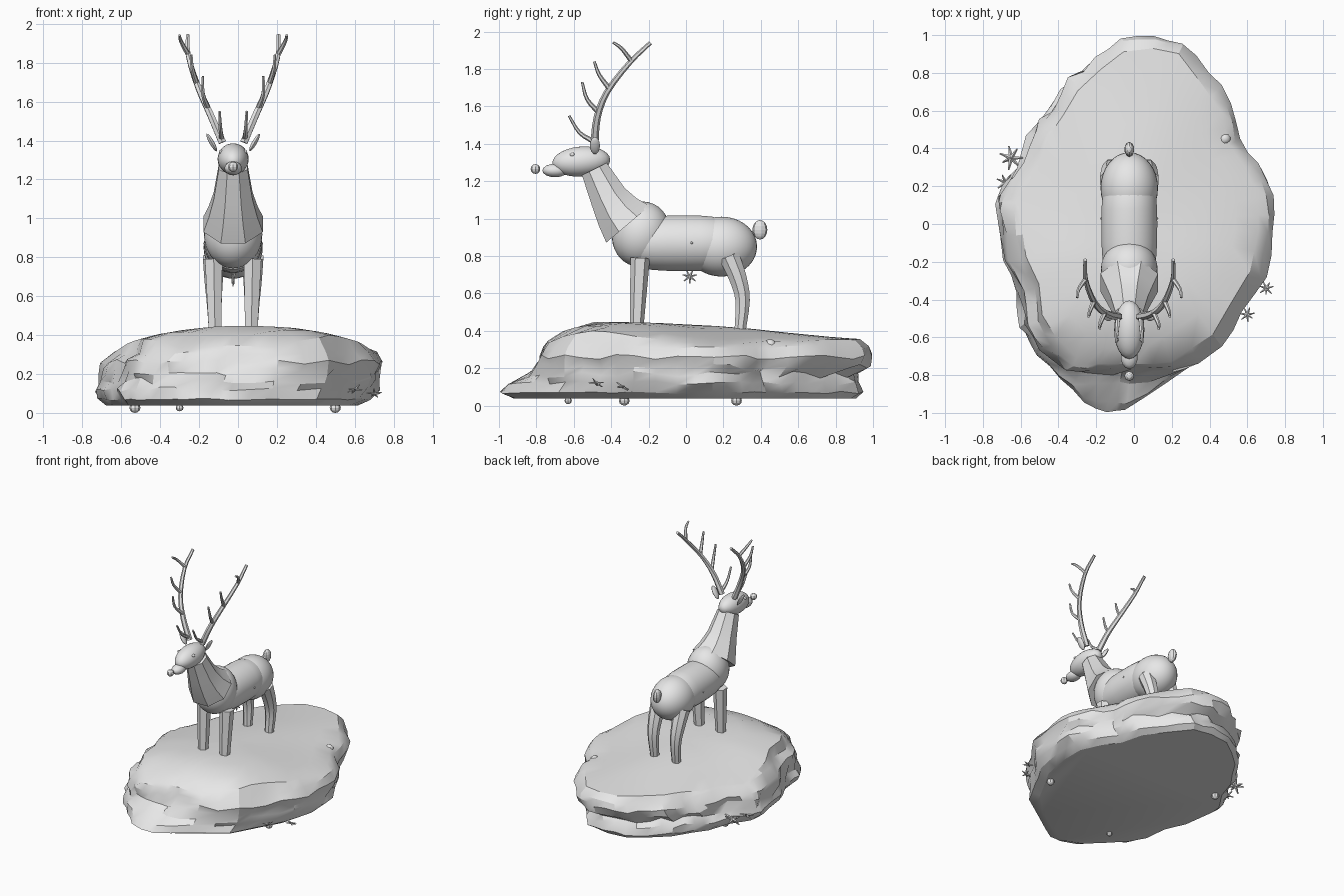
import bpy, bmesh, math, random
from mathutils import Vector, Matrix, Euler

if "Cube" in bpy.data.objects:
    bpy.data.objects.remove(bpy.data.objects["Cube"])

random.seed(7)
X0 = -0.025  # centre line of the deer

grey = bpy.data.materials.new("plain grey")
grey.diffuse_color = (0.8, 0.8, 0.8, 1)
grey.use_nodes = True
grey.node_tree.nodes["Principled BSDF"].inputs["Base Color"].default_value = grey.diffuse_color


def finish(name, bm, angle=30):
    bmesh.ops.recalc_face_normals(bm, faces=bm.faces)
    me = bpy.data.meshes.new(name)
    bm.to_mesh(me)
    bm.free()
    me.materials.append(grey)
    ob = bpy.data.objects.new(name, me)
    bpy.context.collection.objects.link(ob)
    if angle:
        bpy.ops.object.select_all(action='DESELECT')
        bpy.context.view_layer.objects.active = ob
        ob.select_set(True)
        bpy.ops.object.shade_smooth_by_angle(angle=math.radians(angle))
    return ob


def skin(bm, rings):
    # Quads between neighbouring rings
    n = len(rings[0])
    for a, b in zip(rings, rings[1:]):
        for i in range(n):
            j = (i + 1) % n
            bm.faces.new((a[i], a[j], b[j], b[i]))


def ball(name, loc, radii, rot=(0, 0, 0), seg=24, rows=14, angle=40):
    bm = bmesh.new()
    m = Matrix.LocRotScale(Vector(loc), Euler(rot), Vector(radii))
    bmesh.ops.create_uvsphere(bm, u_segments=seg, v_segments=rows, radius=1, matrix=m)
    return finish(name, bm, angle)


def tube(name, pts, radii, n=8, angle=30):
    # Tapered tube along a path, rings square to the path
    bm = bmesh.new()
    pts = [Vector(p) for p in pts]
    rings = []
    for i, (p, r) in enumerate(zip(pts, radii)):
        t = (pts[min(i + 1, len(pts) - 1)] - pts[max(i - 1, 0)]).normalized()
        u = (Vector((1, 0, 0)) - t * t.x).normalized()
        v = t.cross(u)
        rings.append([bm.verts.new(p + r * (u * math.cos(a) + v * math.sin(a)))
                      for a in (math.tau * (k + 0.5) / n for k in range(n))])
    skin(bm, rings)
    bm.faces.new(rings[0])
    bm.faces.new(rings[-1])
    return finish(name, bm, angle)


def smooth_path(pts, steps=3):
    # Catmull-Rom resampling of a path
    p = [Vector(q) for q in pts]
    p = [2 * p[0] - p[1]] + p + [2 * p[-1] - p[-2]]
    out = []
    for a, b, c, d in zip(p, p[1:], p[2:], p[3:]):
        for k in range(steps):
            t = k / steps
            out.append(0.5 * (2 * b + (c - a) * t + (2 * a - 5 * b + 4 * c - d) * t * t
                              + (3 * b - a - 3 * c + d) * t ** 3))
    return out + [p[-2]]


def sprig(name, loc, size, rot=(0, 0, 0), spikes=7):
    # Small star of spikes, flat in its own xy plane
    bm = bmesh.new()
    for k in range(spikes):
        a = math.tau * k / spikes
        d = Vector((math.cos(a), math.sin(a), 0.3 * math.sin(3 * a))).normalized()
        d.rotate(Euler(rot))
        m = Matrix.Translation(Vector(loc) + d * size / 2) @ d.to_track_quat('Z', 'Y').to_matrix().to_4x4()
        bmesh.ops.create_cone(bm, cap_ends=True, segments=5, radius1=size * 0.2,
                              radius2=size * 0.06, depth=size, matrix=m)
    return finish(name, bm, 0)


# ---- Rock base ----
OUTLINE = [(.08, 1), (-.1, .98), (-.24, .88), (-.38, .76), (-.47, .62), (-.56, .5), (-.62, .32),
           (-.73, .16), (-.74, .07), (-.70, -.2), (-.62, -.37), (-.6, -.56), (-.52, -.69),
           (-.39, -.82), (-.26, -.94), (-.13, -.99), (-.03, -.98), (.19, -.85), (.45, -.68),
           (.56, -.49), (.68, -.29), (.73, -.05), (.73, .15), (.65, .32), (.55, .45), (.5, .64),
           (.38, .8), (.24, .97)]


def top_height(x, y):
    return (0.45 - (0.22 if x > 0 else 0.3) * x * x - 0.08 * max(0, y + 0.2)
            - 1.3 * max(0, -0.45 - y) ** 2 + 0.006 * math.sin(7 * x + 2) * math.sin(6 * y))


# height, x scale, back scale, front scale, front limit, roughness
SIDE = [(.038, .88, .91, .93, -.94, 0), (.07, .95, .95, 1.01, -1, .008),
        (.12, 1.0, .93, .98, -.95, .018), (.165, .99, .91, .96, -.85, .025),
        (.21, .99, .98, .96, -.80, .025), (.26, .985, 1.015, .96, -.785, .02),
        (.31, .92, .985, .93, -.765, .012)]
TOP = [(.86, .93, -.74), (.7, .77, -.66), (.5, .55, -.6), (.32, .35, -.6), (.15, .17, -.6)]

base = []
for a, b in zip(OUTLINE, OUTLINE[1:] + OUTLINE[:1]):
    base += [a, ((a[0] + b[0]) / 2, (a[1] + b[1]) / 2)]
bm = bmesh.new()
rings = []
for z, s, back, fore, front, rough in SIDE:
    ring = []
    for x, y in base:
        f = 1 - (random.random() - 0.25) * rough * 2.5
        px = x * s * f + 0.24 * (z - 0.15)
        py = max(y * (back if y > 0 else fore) * f, front + random.random() * rough)
        py = min(py, 0.995)
        ring.append(bm.verts.new((px, py, z + random.uniform(-1, 1) * rough * 0.8)))
    rings.append(ring)
for s, back, front in TOP:
    ring = []
    for x, y in base:
        px, py = x * s + 0.035 * s, max(y * (back if y > 0 else s), front)
        ring.append(bm.verts.new((px, py, top_height(px, py))))
    rings.append(ring)
skin(bm, rings)
bm.faces.new(rings[0])
peak = bm.verts.new((0, 0, top_height(0, 0)))
last = rings[-1]
for i in range(len(last)):
    bm.faces.new((last[i], last[(i + 1) % len(last)], peak))
finish("rock_base", bm, 28)

# Knobs below the rock, bump on its edge, plants on its sides
for i, (x, y, r) in enumerate([(-.53, .27, .026), (.5, -.33, .026), (-.3, -.63, .018)]):
    ball(f"underside_knob_{i}", (x, y, .026), (r * 1.1, r * 1.1, r), seg=8, rows=6, angle=0)
ball("rock_bump", (.48, .45, .325), (.032, .032, .03), seg=10, rows=8)
for i, (x, y, z, size) in enumerate([(-.65, .35, .12, .065), (-.68, .22, .11, .05),
                                     (.70, -.34, .10, .04), (.60, -.48, .12, .04)]):
    sprig(f"rock_plant_{i}", (x, y, z), size, rot=(.2, .35 if x > 0 else -.35, i))

# ---- Body ----
ball("hindquarters", (X0, .19, .85), (.152, .19, .16), seg=32, rows=18)
ball("chest", (X0, -.24, .917), (.15, .155, .175), rot=(-.25, 0, 0), seg=32, rows=18)
tube("belly", [(X0, y, .868) for y in (-.24, -.18, -.1, 0, .08, .14, .18)],
     [.13, .143, .148, .149, .148, .143, .13], n=32)
ball("tail", (X0, .395, .94), (.026, .04, .052), seg=10, rows=8, angle=0)
tube("neck", [(X0, -.31, .97), (X0, -.365, 1.035), (X0, -.415, 1.115), (X0, -.49, 1.265)],
     [.165, .135, .108, .08], n=8, angle=20)
sprig("belly_star", (X0, .02, .69), 0.04, rot=(0, math.pi / 2, 0))

# ---- Head ----
ball("head", (X0, -.56, 1.305), (.08, .155, .08), rot=(.08, 0, 0))
ball("muzzle", (X0, -.70, 1.257), (.046, .068, .036), seg=14, rows=8)
ball("nose", (X0, -.805, 1.265), (.026, .026, .026), seg=8, rows=6, angle=0)

# ---- Antler paths for one side: points (x, y, z) and end radii ----
ANTLER = {
    "beam": ([(.055, -.49, 1.39), (.12, -.475, 1.54), (.182, -.42, 1.68), (.23, -.30, 1.835),
              (.233, -.19, 1.94)], .022, .011),
    "brow_tine": ([(.06, -.49, 1.41), (.065, -.57, 1.46), (.07, -.625, 1.55)], .014, .007),
    "second_tine": ([(.13, -.47, 1.57), (.155, -.53, 1.64), (.155, -.555, 1.73)], .014, .007),
    "third_tine": ([(.188, -.41, 1.695), (.21, -.465, 1.77), (.215, -.49, 1.84)], .014, .007),
    "top_tine": ([(.23, -.29, 1.84), (.268, -.345, 1.91), (.276, -.39, 1.942)], .013, .007),
}

# ---- Mirrored parts ----
for side, s in (("left", 1), ("right", -1)):
    for part, (pts, r0, r1) in ANTLER.items():
        path = smooth_path([(X0 + s * x, y, z) for x, y, z in pts])
        k = len(path) - 1
        tube(f"{side}_antler_{part}", path, [r0 + (r1 - r0) * i / k for i in range(k + 1)], n=6, angle=40)
    ball(f"{side}_ear", (X0 + s * .11, -.487, 1.39), (.013, .027, .052),
         rot=(0, s * .52, 0), seg=10, rows=8)
    ball(f"{side}_eye", (X0 + s * .062, -.608, 1.342), (.011, .013, .011), seg=10, rows=8)
    ball(f"{side}_flank_stud", (X0 + s * .147, .03, .87), (.007, .007, .007), seg=8, rows=6)
    # Front leg: straight, tapered and faceted
    tube(f"{side}_front_leg", [(X0 + s * .1, -.245, .79), (X0 + s * .093, -.265, .40)],
         [.052, .036], n=6, angle=20)
    # Hind leg: bowed backwards
    path = smooth_path([(X0 + s * .1, .23, .80), (X0 + s * .1, .278, .68),
                        (X0 + s * .097, .303, .56), (X0 + s * .093, .288, .39)], 3)
    k = len(path) - 1
    tube(f"{side}_hind_leg", path, [.06 - .028 * i / k for i in range(k + 1)], n=8, angle=30)
